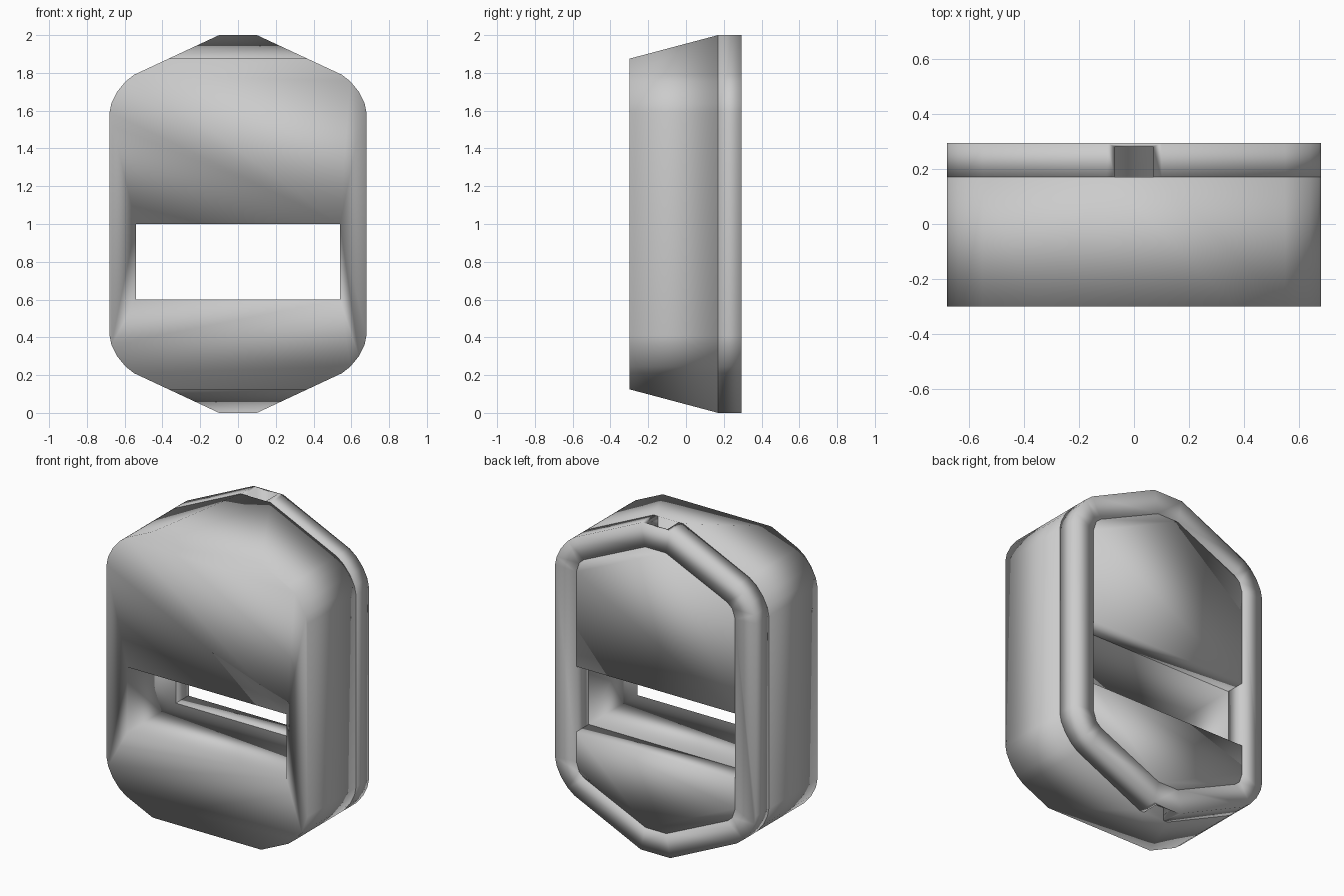
import bpy, bmesh
from mathutils import Vector

if "Cube" in bpy.data.objects:
    bpy.data.objects.remove(bpy.data.objects["Cube"])

FRONT, SEAM, BACK = -0.30, 0.17, 0.295


def outline(quarter):
    """Mirror a lower-right quarter profile into a closed loop of (x, z)."""
    right = quarter + [(x, 2 - z) for x, z in reversed(quarter)]
    return right + [(-x, z) for x, z in reversed(right)]


OUTER = outline([(0.10, 0), (0.55, 0.21), (0.595, 0.245), (0.64, 0.30), (0.67, 0.36), (0.68, 0.41)])
INNER = outline([(0.07, 0.14), (0.485, 0.33), (0.52, 0.36), (0.54, 0.42)])


def finish(name, bm):
    bmesh.ops.recalc_face_normals(bm, faces=bm.faces)
    me = bpy.data.meshes.new(name)
    bm.to_mesh(me)
    bm.free()
    ob = bpy.data.objects.new(name, me)
    bpy.context.collection.objects.link(ob)
    for p in me.polygons:
        p.use_smooth = True
    return ob


def loop(bm, pts, y):
    return [bm.verts.new((x, y, z)) for x, z in pts]


def walls(bm, a, b):
    n = len(a)
    for i in range(n):
        j = (i + 1) % n
        bm.faces.new((a[i], a[j], b[j], b[i]))


def prism(pts, y0, y1):
    bm = bmesh.new()
    a, b = loop(bm, pts, y0), loop(bm, pts, y1)
    walls(bm, a, b)
    bm.faces.new(a)
    bm.faces.new(b)
    return bm


def cutter(name, x, y0, y1, z0, z1):
    ob = finish(name, prism([(-x, z0), (x, z0), (x, z1), (-x, z1)], y0, y1))
    ob.hide_render = True
    ob.hide_viewport = True
    return ob


def cut(ob, tool):
    m = ob.modifiers.new("cut", 'BOOLEAN')
    m.operation, m.solver, m.object = 'DIFFERENCE', 'EXACT', tool


# Main body: extruded outline with the top and bottom sloped towards the front
bm = prism(OUTER, FRONT, SEAM)
for z, s in ((2, 1), (0, -1)):
    bmesh.ops.bisect_plane(bm, geom=bm.verts[:] + bm.edges[:] + bm.faces[:], dist=1e-5,
                           plane_co=(0, SEAM, z), plane_no=Vector((0, -0.125, 0.47 * s)).normalized(),
                           clear_outer=True)
    bmesh.ops.holes_fill(bm, edges=[e for e in bm.edges if e.is_boundary], sides=0)
body = finish("body", bm)

# Back rim
bm = bmesh.new()
loops = [loop(bm, OUTER, SEAM), loop(bm, OUTER, BACK)]
n_in = [loop(bm, INNER, BACK), loop(bm, INNER, SEAM)]
walls(bm, *loops)
walls(bm, *n_in)
for a, b in ((loops[1], n_in[0]), (loops[0], n_in[1])):
    ring = [bm.edges.get((l[i - 1], l[i])) for l in (a, b) for i in range(len(l))]
    bmesh.ops.bridge_loops(bm, edges=ring)
rim = finish("back_rim", bm)

# Back panel inside the rim
panel = finish("back_panel", prism(INNER, SEAM, BACK - 0.005))

# Slot through everything, and small notches at the rim's top and bottom
cut(body, cutter("slot_cutter", 0.54, -0.5, 0.5, 0.6, 1.0))
cut(panel, cutter("panel_slot_cutter", 0.7, -0.5, 0.5, 0.6, 1.0))
for nm, z0, z1 in (("top", 1.92, 2.1), ("bottom", -0.1, 0.08)):
    cut(rim, cutter(nm + "_notch_cutter", 0.07, SEAM - 0.05, BACK - 0.015, z0, z1))
